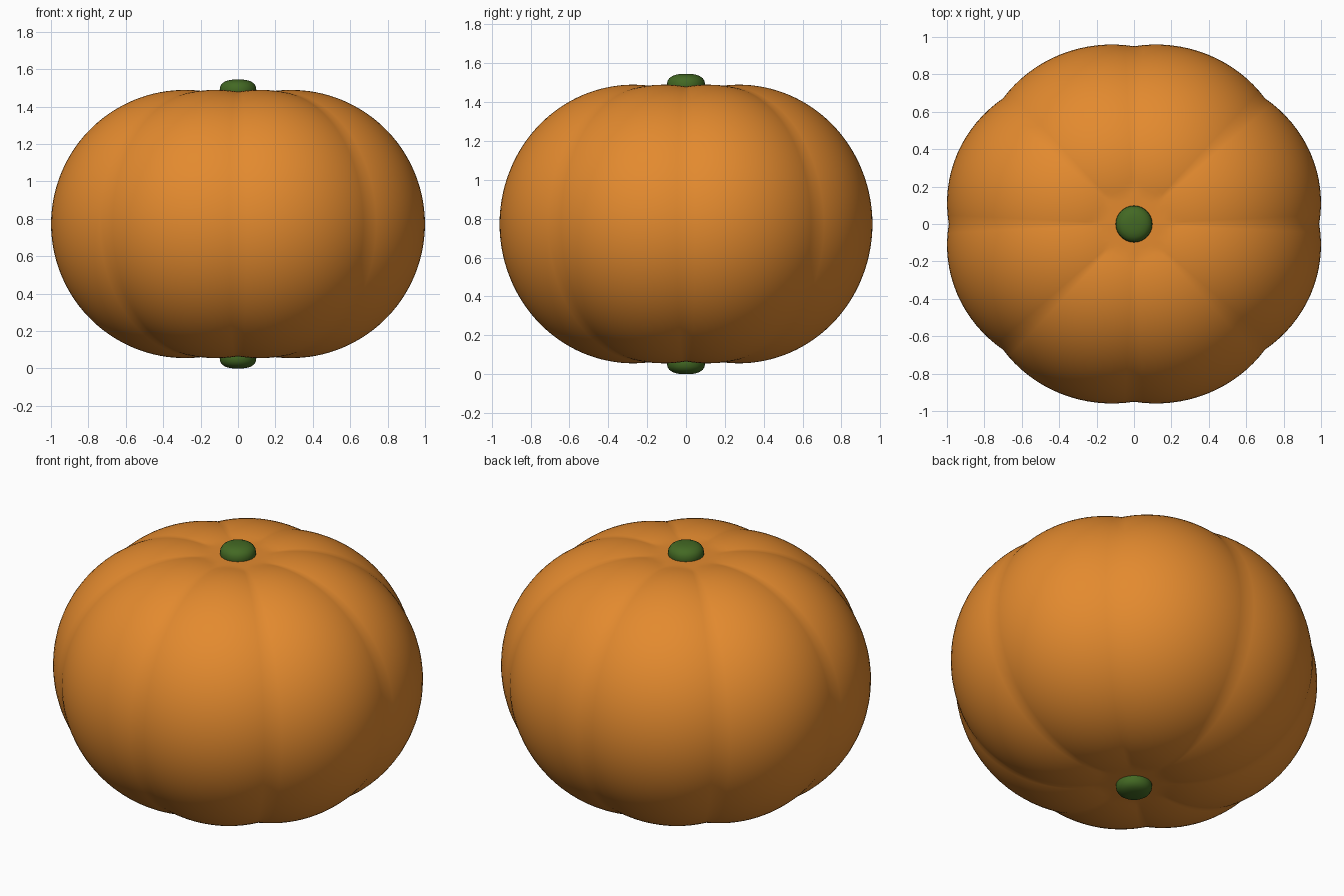
import bpy, bmesh, math
from mathutils import Vector

if "Cube" in bpy.data.objects:
    bpy.data.objects.remove(bpy.data.objects["Cube"])

def material(name, rgb):
    m = bpy.data.materials.new(name)
    m.diffuse_color = (*rgb, 1)
    m.use_nodes = True
    m.node_tree.nodes["Principled BSDF"].inputs["Base Color"].default_value = m.diffuse_color
    return m

def radial_solid(name, centre_z, y_scale, mat, segs, rings, reach):
    """Ball whose vertices are pushed out to reach(direction)."""
    bm = bmesh.new()
    bmesh.ops.create_uvsphere(bm, u_segments=segs, v_segments=rings, radius=1)
    for v in bm.verts:
        d = v.co.normalized()
        v.co = d * reach(d)
        v.co.y *= y_scale
    for f in bm.faces:
        f.smooth = True
    me = bpy.data.meshes.new(name)
    bm.to_mesh(me)
    bm.free()
    me.materials.append(mat)
    ob = bpy.data.objects.new(name, me)
    ob.location.z = centre_z
    bpy.context.collection.objects.link(ob)
    return ob

# eight round segments merged into one fruit
R, OFFSET, CAP = 0.717, 0.306, 0.705
LOBES = [Vector((math.cos(a), math.sin(a), 0)) * OFFSET
         for a in (math.radians(22.5 + 45 * i) for i in range(8))]

def fruit_reach(d):
    best = 0
    for c in LOBES:
        b = d.dot(c)
        best = max(best, b + math.sqrt(b * b + R * R - OFFSET * OFFSET))
    # nearly flat crown between the segments
    if abs(d.z) > 0.5:
        k = CAP / abs(d.z)
        if k * math.hypot(d.x, d.y) < OFFSET:
            best = max(best, k)
    return best

def button_reach(d):
    # squashed rounded button, radius 0.098, half height 0.0575
    n = 2.6
    s = (math.hypot(d.x, d.y) / 0.098) ** n + (abs(d.z) / 0.0575) ** n
    return s ** (-1 / n)

orange = material("orange peel", (0.77, 0.255, 0.028))
green = material("stem green", (0.056, 0.14, 0.017))

# fruit body
radial_solid("fruit_body", 0.7725, 0.96, orange, 128, 80, fruit_reach)

# green buttons at both poles
for name, z in (("top_stem", 1.4875), ("bottom_stem", 0.0575)):
    radial_solid(name, z, 1.0, green, 32, 16, button_reach)
